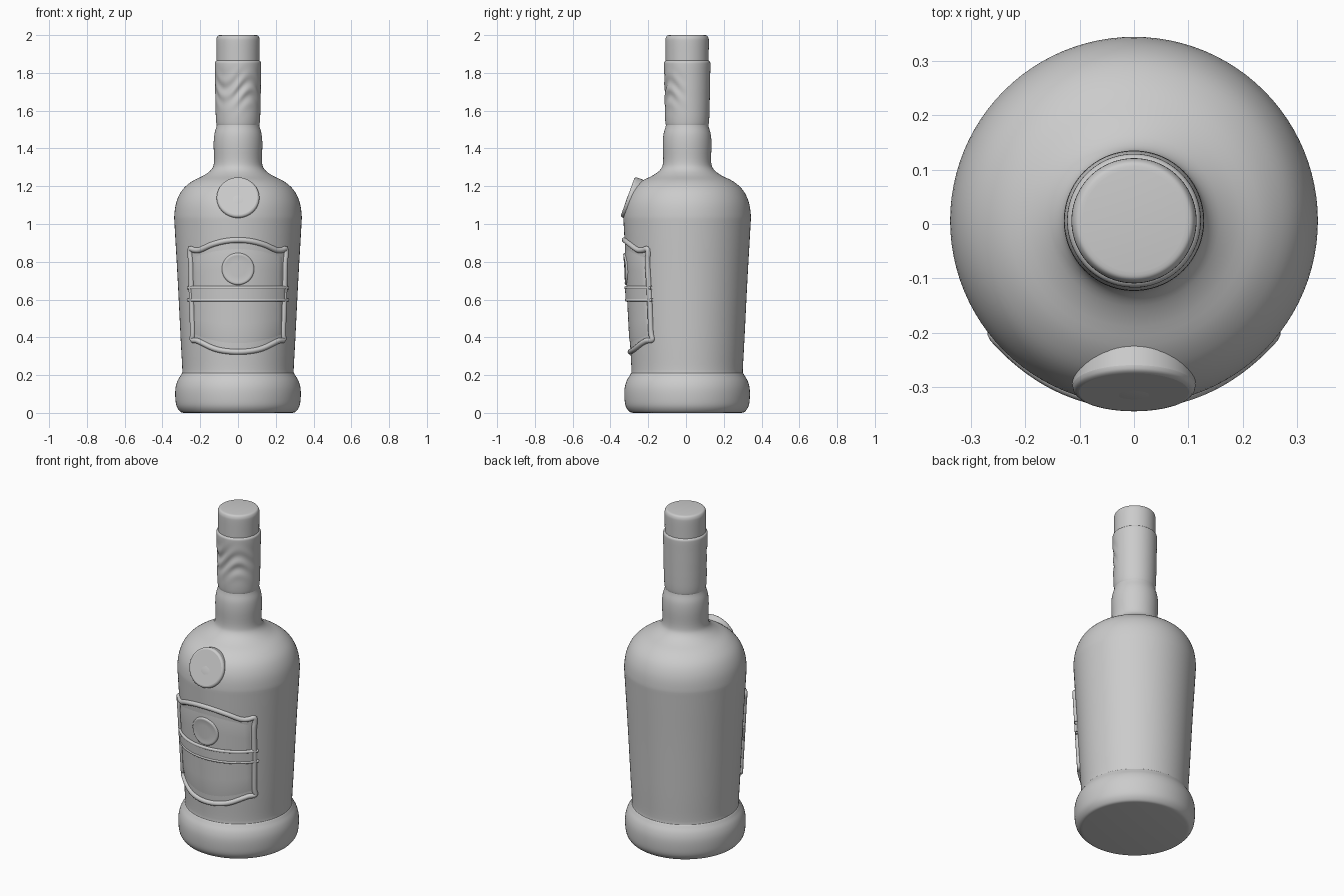
import bpy, bmesh, math
from mathutils import Vector

if "Cube" in bpy.data.objects:
    bpy.data.objects.remove(bpy.data.objects["Cube"])

CY = 0.006      # axis of the bottle in y
SEG = 96


def finish(obj, angle=40):
    bpy.ops.object.select_all(action='DESELECT')
    bpy.context.view_layer.objects.active = obj
    obj.select_set(True)
    bpy.ops.object.shade_smooth_by_angle(angle=math.radians(angle))
    return obj


def from_bmesh(name, bm, angle=40):
    bmesh.ops.recalc_face_normals(bm, faces=bm.faces[:])
    me = bpy.data.meshes.new(name)
    bm.to_mesh(me)
    bm.free()
    obj = bpy.data.objects.new(name, me)
    bpy.context.collection.objects.link(obj)
    return finish(obj, angle)


def smooth_points(pts, steps=4, closed=False):
    """Catmull-Rom interpolation through 2D points."""
    P = [Vector(p) for p in pts]
    n = len(P)
    get = (lambda i: P[i % n]) if closed else (lambda i: P[max(0, min(n - 1, i))])
    out = []
    for i in range(n if closed else n - 1):
        a, b, c, d = (get(i + k) for k in (-1, 0, 1, 2))
        for s in range(steps):
            t = s / steps
            out.append(0.5 * (2 * b + (c - a) * t + (2 * a - 5 * b + 4 * c - d) * t ** 2
                              + (3 * b - a - 3 * c + d) * t ** 3))
    if not closed:
        out.append(P[-1])
    return out


def lathe(name, profile, steps=4, bump=None):
    bm = bmesh.new()
    rings = []
    for r, z in smooth_points(profile, steps):
        ring = []
        for i in range(SEG):
            a = 2 * math.pi * i / SEG
            rr = r + (bump(a, z) if bump else 0)
            ring.append(bm.verts.new((rr * math.cos(a), CY + rr * math.sin(a), z)))
        rings.append(ring)
    for lo, hi in zip(rings, rings[1:]):
        for i in range(SEG):
            j = (i + 1) % SEG
            bm.faces.new((lo[i], lo[j], hi[j], hi[i]))
    bm.faces.new(rings[0][::-1])
    bm.faces.new(rings[-1])
    return from_bmesh(name, bm)


def on_body(x, z, off=0.0):
    """Point on the tapered front wall of the bottle."""
    r = 0.295 + (z - 0.22) * 0.052
    a = x / r
    a = math.asin(max(-1, min(1, a)))
    return Vector(((r + off) * math.sin(a), CY - (r + off) * math.cos(a), z))


def rail(name, pts, radius, off=0.0, closed=True):
    """Raised bead following the body surface."""
    cu = bpy.data.curves.new(name, 'CURVE')
    cu.dimensions = '3D'
    cu.bevel_depth = radius
    cu.bevel_resolution = 3
    sp = cu.splines.new('POLY')
    sp.points.add(len(pts) - 1)
    for p, (x, z) in zip(sp.points, pts):
        p.co = (*on_body(x, z, off), 1)
    sp.use_cyclic_u = closed
    obj = bpy.data.objects.new(name, cu)
    bpy.context.collection.objects.link(obj)
    bpy.context.view_layer.objects.active = obj
    bpy.ops.object.select_all(action='DESELECT')
    obj.select_set(True)
    bpy.ops.object.convert(target='MESH')
    return finish(bpy.context.object, 60)


def panel(name, half, low, high, off, nx=32, nz=8):
    """Curved raised patch whose rim sinks into the body."""
    bm = bmesh.new()
    rows = []
    for k in range(nz + 1):
        row = []
        for i in range(nx + 1):
            x = half * (2 * i / nx - 1)
            z = low(x) + (high(x) - low(x)) * k / nz
            rim = k in (0, nz) or i in (0, nx)
            row.append(bm.verts.new(on_body(x, z, -0.006 if rim else off)))
        rows.append(row)
    for a, b in zip(rows, rows[1:]):
        for i in range(nx):
            bm.faces.new((a[i], a[i + 1], b[i + 1], b[i]))
    return from_bmesh(name, bm, 60)


# glass body: foot, tapered wall, shoulder and lower neck
lathe("bottle_body", [
    (0.285, 0.0), (0.305, 0.006), (0.325, 0.035), (0.332, 0.08), (0.331, 0.13),
    (0.320, 0.17), (0.300, 0.205), (0.295, 0.23), (0.303, 0.38), (0.319, 0.70),
    (0.335, 0.98), (0.337, 1.05), (0.325, 1.12), (0.295, 1.18), (0.245, 1.225),
    (0.180, 1.258), (0.140, 1.29), (0.127, 1.33), (0.129, 1.42), (0.125, 1.475),
    (0.113, 1.52), (0.108, 1.56)])


# foil sleeve with light wrinkles at the front
def wrinkle(a, z):
    front = max(0, -math.sin(a)) ** 0.7
    fade = math.exp(-((z - 1.71) / 0.075) ** 2)
    return -0.005 * front * fade * (1 + math.sin(z * 75 + 3 * math.sin(a * 2) + 2 * math.cos(a * 3)))


lathe("neck_sleeve", [(0.105, 1.515), (0.113, 1.525), (0.117, 1.56), (0.119, 1.62),
                      (0.120, 1.67), (0.121, 1.72), (0.122, 1.78), (0.123, 1.84),
                      (0.121, 1.858), (0.112, 1.866)], 6, wrinkle)

# stopper cap
lathe("cap", [(0.113, 1.84), (0.114, 1.90), (0.115, 1.965), (0.113, 1.985),
              (0.106, 1.997), (0.094, 2.0)])

# shoulder medallion, tilted to lie on the shoulder
bpy.ops.mesh.primitive_cylinder_add(vertices=64, radius=0.113, depth=0.09)
med = bpy.context.object
med.name = "shoulder_medallion"
tilt = math.radians(20)
normal = Vector((0, -math.cos(tilt), math.sin(tilt)))
med.rotation_euler = (math.radians(90) - tilt, 0, 0)
med.location = Vector((0, -0.309, 1.144)) - normal * 0.045
bev = med.modifiers.new("round_edge", 'BEVEL')
bev.width = 0.012
bev.segments = 3
finish(med)

# label frame: arched top and bottom with stepped corners
right = [(0, 0.915), (0.07, 0.909), (0.14, 0.89), (0.20, 0.863), (0.23, 0.862), (0.252, 0.868),
         (0.254, 0.84), (0.249, 0.79), (0.245, 0.60), (0.239, 0.43), (0.241, 0.388),
         (0.215, 0.382), (0.185, 0.368), (0.13, 0.342), (0.07, 0.328), (0, 0.323)]
outline = right + [(-x, z) for x, z in right[-2:0:-1]]
rail("label_frame", smooth_points(outline, 4, True), 0.015, 0.0)

# label plate inside the frame
panel("label_plate", 0.242, lambda x: 0.323 + 1.05 * x * x, lambda x: 0.915 - 1.0 * x * x, 0.003)

# cross band with beaded edges
panel("label_band", 0.262, lambda x: 0.587, lambda x: 0.672, 0.011, 32, 12)
for name, z in (("band_bead_lower", 0.597), ("band_bead_upper", 0.662)):
    rail(name, [(0.258 * (i / 16 - 1), z) for i in range(33)], 0.009, 0.006, False)

# small round seal on the label
bm = bmesh.new()
rings = []
for r, off in ((0.087, -0.003), (0.083, 0.008), (0.077, 0.012), (0.070, 0.010), (0.04, 0.010)):
    rings.append([bm.verts.new(on_body(r * math.cos(t * math.pi / 24),
                                       0.762 + r * math.sin(t * math.pi / 24), off))
                  for t in range(48)])
for a, b in zip(rings, rings[1:]):
    for i in range(48):
        bm.faces.new((a[i], a[(i + 1) % 48], b[(i + 1) % 48], b[i]))
bm.faces.new(rings[-1])
from_bmesh("label_seal", bm, 60)
